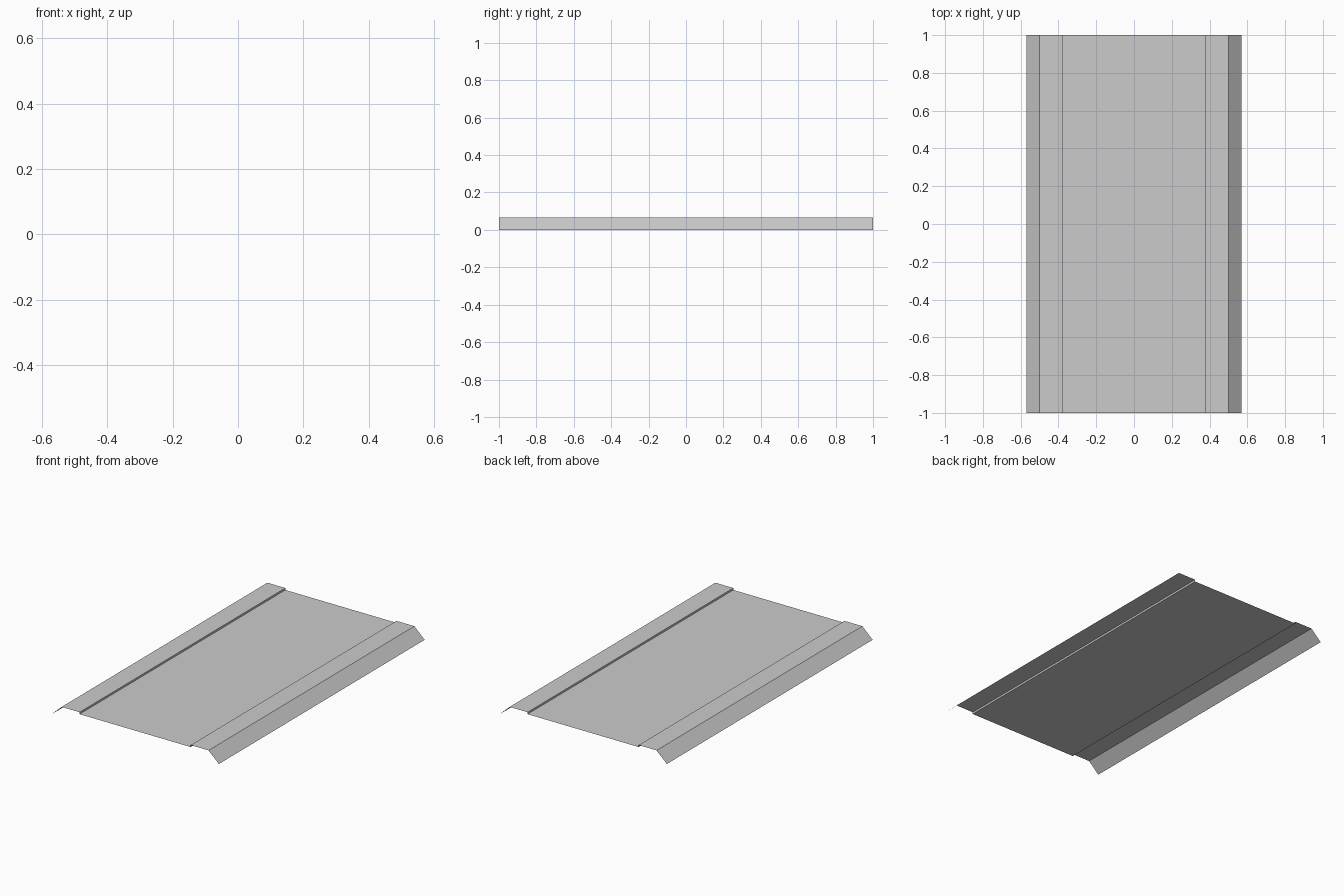
import bpy, bmesh

if "Cube" in bpy.data.objects:
    bpy.data.objects.remove(bpy.data.objects["Cube"])

# Right half of the folded sheet cross-section (x, z), from centre to outer edge
STEP = 0.012
TOP = 0.065
half = [(0.378, TOP - STEP), (0.378, TOP), (0.5, TOP), (0.57, 0.0)]
profile = [(-x, z) for x, z in reversed(half)] + half

# Folded sheet: sweep the open profile along y
bm = bmesh.new()
front = [bm.verts.new((x, -1, z)) for x, z in profile]
back = [bm.verts.new((x, 1, z)) for x, z in profile]
for i in range(len(profile) - 1):
    bm.faces.new((front[i], front[i + 1], back[i + 1], back[i]))
bm.normal_update()

mesh = bpy.data.meshes.new("folded_panel")
bm.to_mesh(mesh)
bm.free()
bpy.context.collection.objects.link(bpy.data.objects.new("folded_panel", mesh))
